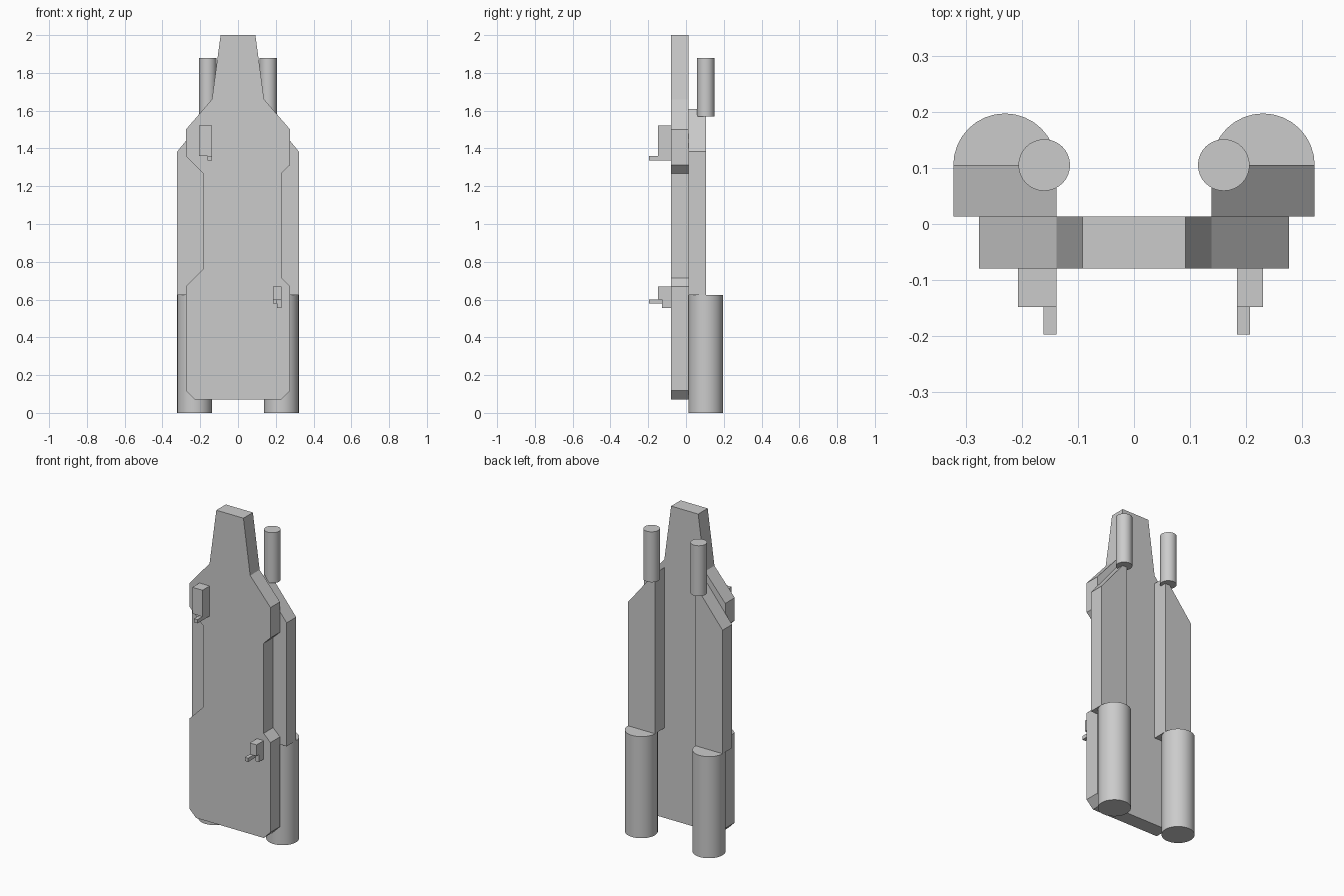
import bpy, bmesh

if "Cube" in bpy.data.objects:
    bpy.data.objects.remove(bpy.data.objects["Cube"])

FRONT, BACK = -0.079, 0.013   # hull plate depth range


def prism(name, outline, y0, y1):
    """Extrude an (x, z) outline along y."""
    bm = bmesh.new()
    face = bm.faces.new([bm.verts.new((x, y0, z)) for x, z in outline])
    ext = bmesh.ops.extrude_face_region(bm, geom=[face])
    verts = [g for g in ext["geom"] if isinstance(g, bmesh.types.BMVert)]
    bmesh.ops.translate(bm, verts=verts, vec=(0, y1 - y0, 0))
    bmesh.ops.recalc_face_normals(bm, faces=bm.faces)
    mesh = bpy.data.meshes.new(name)
    bm.to_mesh(mesh)
    bm.free()
    obj = bpy.data.objects.new(name, mesh)
    bpy.context.collection.objects.link(obj)
    return obj


def box(name, x0, x1, y0, y1, z0, z1):
    return prism(name, [(x0, z0), (x1, z0), (x1, z1), (x0, z1)], y0, y1)


def cylinder(name, x, y, r, z0, z1):
    bpy.ops.mesh.primitive_cylinder_add(
        vertices=32, radius=r, depth=z1 - z0, location=(x, y, (z0 + z1) / 2))
    bpy.context.object.name = name
    bpy.ops.object.shade_smooth_by_angle()


# Flat hull with tapered nose and unequal side notches
prism("hull_plate", [
    (-0.23, 0.072), (0.23, 0.072), (0.276, 0.118), (0.276, 0.67),
    (0.23, 0.715), (0.23, 1.268), (0.276, 1.313), (0.276, 1.5),
    (0.138, 1.66), (0.092, 2.0), (-0.092, 2.0), (-0.138, 1.66),
    (-0.276, 1.5), (-0.276, 1.36), (-0.184, 1.268), (-0.184, 0.762),
    (-0.276, 0.67), (-0.276, 0.118)], FRONT, BACK)

# Mirrored side pods, engine drums and nose tubes
for side, s in (("left", -1), ("right", 1)):
    prism(f"{side}_pod", [(s * 0.138, 0.624), (s * 0.322, 0.624),
                          (s * 0.322, 1.383), (s * 0.138, 1.61)], BACK, 0.105)
    cylinder(f"{side}_engine", s * 0.23, 0.105, 0.092, 0.0, 0.624)
    cylinder(f"{side}_nose_tube", s * 0.16, 0.105, 0.046, 1.57, 1.88)

# Upper tower and its step
box("upper_tower", -0.207, -0.138, -0.148, FRONT, 1.36, 1.522)
box("upper_tower_step", -0.161, -0.138, -0.197, FRONT, 1.337, 1.36)

# Lower tower with two steps
box("lower_tower", 0.184, 0.23, -0.148, FRONT, 0.601, 0.67)
box("lower_tower_arm", 0.184, 0.207, -0.197, FRONT, 0.578, 0.601)
box("lower_tower_foot", 0.207, 0.23, -0.126, FRONT, 0.556, 0.601)
